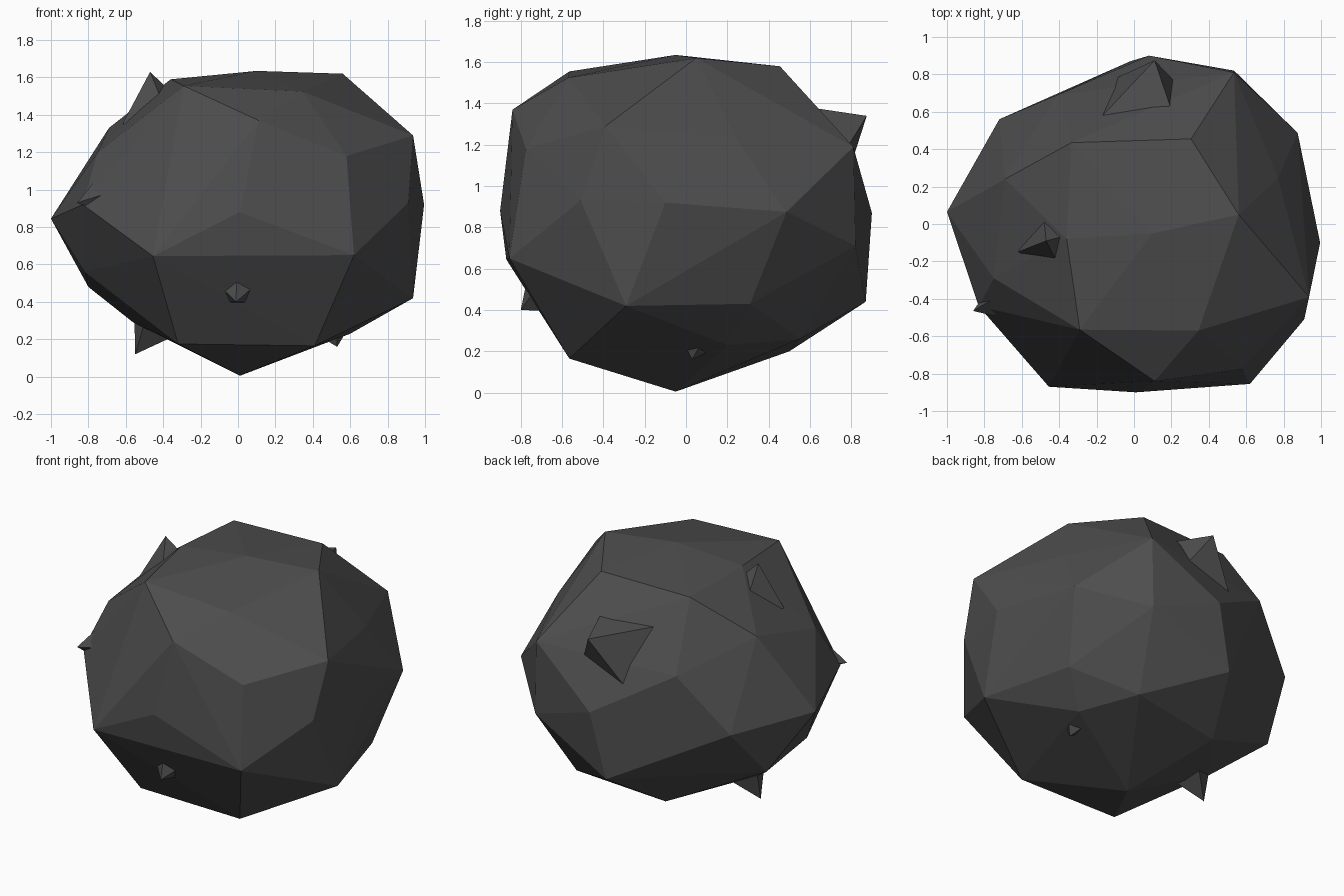
import bpy, bmesh, math
from mathutils import Vector

if "Cube" in bpy.data.objects:
    bpy.data.objects.remove(bpy.data.objects["Cube"])

mat = bpy.data.materials.new("dark_stone")
mat.diffuse_color = (0.075, 0.075, 0.075, 1)
mat.use_nodes = True
mat.node_tree.nodes["Principled BSDF"].inputs["Base Color"].default_value = mat.diffuse_color


def finish(name, bm):
    bmesh.ops.recalc_face_normals(bm, faces=bm.faces)
    me = bpy.data.meshes.new(name)
    bm.to_mesh(me)
    bm.free()
    me.materials.append(mat)
    ob = bpy.data.objects.new(name, me)
    bpy.context.collection.objects.link(ob)
    return ob


# Main boulder: rings of corner points, bottom to top, wrapped in a hull
corners = [
    (.01, -.05, .005),
    (-.32, -.565, .175), (.41, -.565, .165), (.6, .2, .23), (.42, .55, .26), (-.2, .5, .2), (-.56, .03, .29),
    (-.455, -.87, .645), (.62, -.855, .65), (.936, -.29, .42), (.77, .31, .43), (-.02, .87, .44),
    (-.8, .3, .48), (-.82, -.1, .56),
    (.01, -.9, .88), (.91, -.51, .93), (.995, -.1, .92), (.875, .487, .875), (.535, .82, .71),
    (.08, .9, .87), (-.72, .56, .8), (-1, .065, .845), (-.83, -.44, .92),
    (.11, -.84, 1.37), (.58, -.775, 1.18), (.936, -.39, 1.29), (.77, .245, 1.23), (.535, .81, 1.19),
    (-.41, .69, 1.16), (-.69, .24, 1.33), (-.75, -.29, 1.2),
    (-.29, -.565, 1.555), (.345, -.57, 1.525), (.56, .05, 1.62), (.305, .455, 1.58),
    (-.335, .435, 1.57), (-.36, -.08, 1.59), (.1, -.05, 1.635),
]
bm = bmesh.new()
for c in corners:
    bm.verts.new(c)
res = bmesh.ops.convex_hull(bm, input=bm.verts[:])
loose = [v for v in bm.verts if not v.link_faces]
bmesh.ops.delete(bm, geom=loose, context='VERTS')
finish("boulder", bm)


# Pointed chips growing out of the boulder
def chip(name, apex, base, radius, sides, turn):
    apex, base = Vector(apex), Vector(base)
    q = (apex - base).to_track_quat('Z', 'Y')
    bm = bmesh.new()
    ring = []
    for i in range(sides):
        a = turn + i * math.tau / sides
        ring.append(bm.verts.new(base + q @ Vector((radius * math.cos(a), radius * math.sin(a), 0))))
    tip = bm.verts.new(apex)
    bm.faces.new(ring)
    for i in range(sides):
        bm.faces.new((ring[i], ring[(i + 1) % sides], tip))
    finish(name, bm)


chip("back_chip", (.11, .875, 1.34), (.06, .62, 1.2), .31, 4, .75)
chip("top_chip", (-.47, -.09, 1.63), (-.43, -.09, 1.38), .2, 4, .3)
chip("left_chip", (-.86, -.465, .93), (-.7, -.4, .97), .12, 4, .2)
chip("front_chip", (-.01, -.8, .4), (.0, -.66, .5), .16, 5, math.pi / 2)
chip("lower_left_chip", (-.55, .0, .12), (-.4, .0, .36), .2, 4, .4)
chip("lower_right_chip", (.53, .03, .16), (.5, .06, .26), .11, 4, .5)
